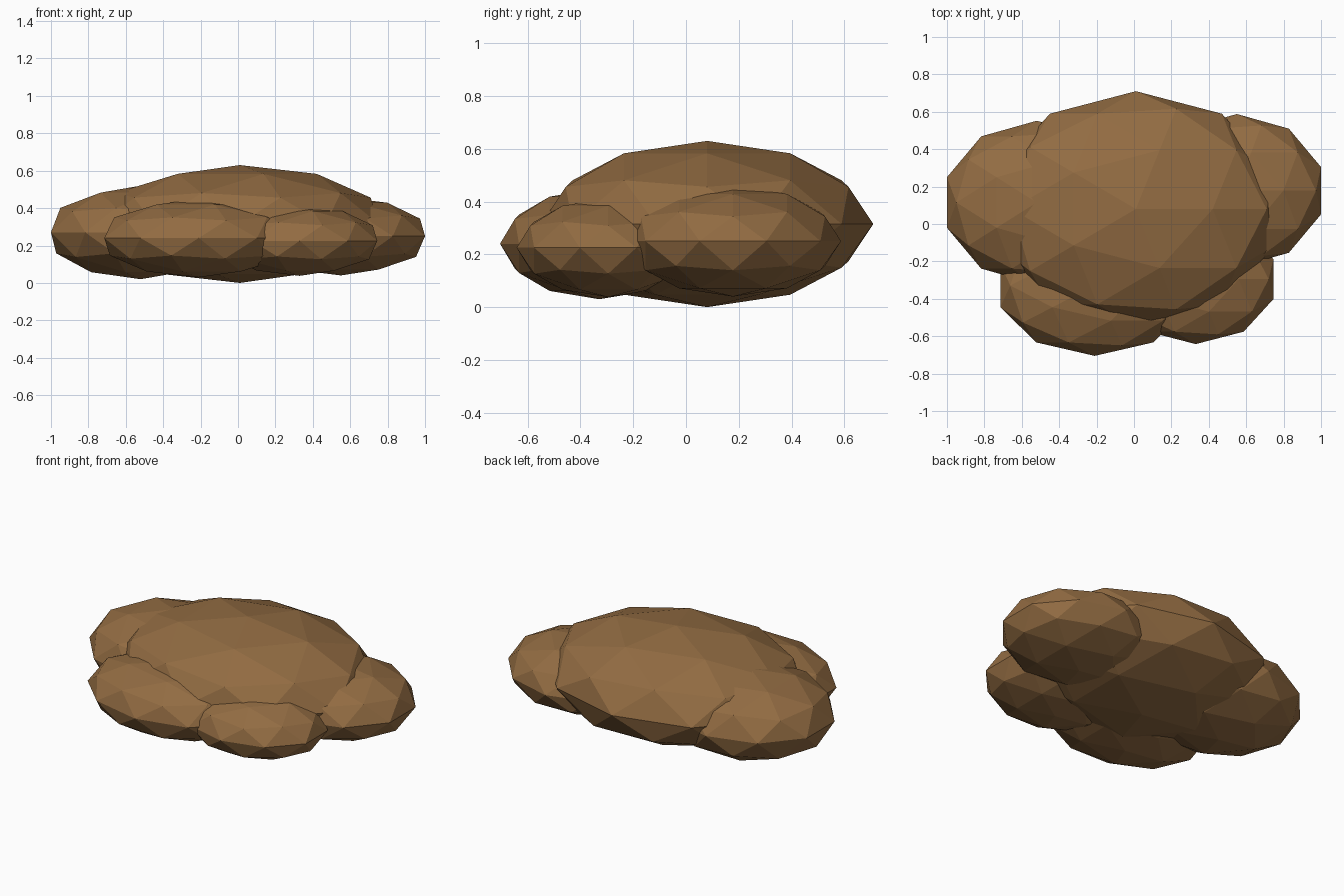
import bpy

if "Cube" in bpy.data.objects:
    bpy.data.objects.remove(bpy.data.objects["Cube"])

# One earthy brown for the whole mound
brown = bpy.data.materials.new("earth_brown")
brown.diffuse_color = (0.29, 0.15, 0.055, 1)
brown.use_nodes = True
brown.node_tree.nodes["Principled BSDF"].inputs["Base Color"].default_value = brown.diffuse_color


def lump(name, centre, radii):
    """Faceted, flattened boulder shape."""
    bpy.ops.mesh.primitive_ico_sphere_add(subdivisions=2, radius=1, location=centre)
    ob = bpy.context.object
    ob.name = name
    ob.scale = radii
    bpy.ops.object.transform_apply(location=False, rotation=False, scale=True)
    bpy.ops.object.shade_flat()
    ob.data.materials.append(brown)


# Large central lump
lump("main_mound", (0.01, 0.08, 0.315), (0.782, 0.63, 0.315))
# Side lumps
lump("left_lump", (-0.52, 0.115, 0.27), (0.505, 0.437, 0.25))
lump("right_lump", (0.55, 0.178, 0.25), (0.473, 0.41, 0.21))
# Front lumps
lump("front_left_lump", (-0.21, -0.329, 0.24), (0.531, 0.376, 0.21))
lump("front_right_lump", (0.33, -0.295, 0.225), (0.436, 0.347, 0.187))
